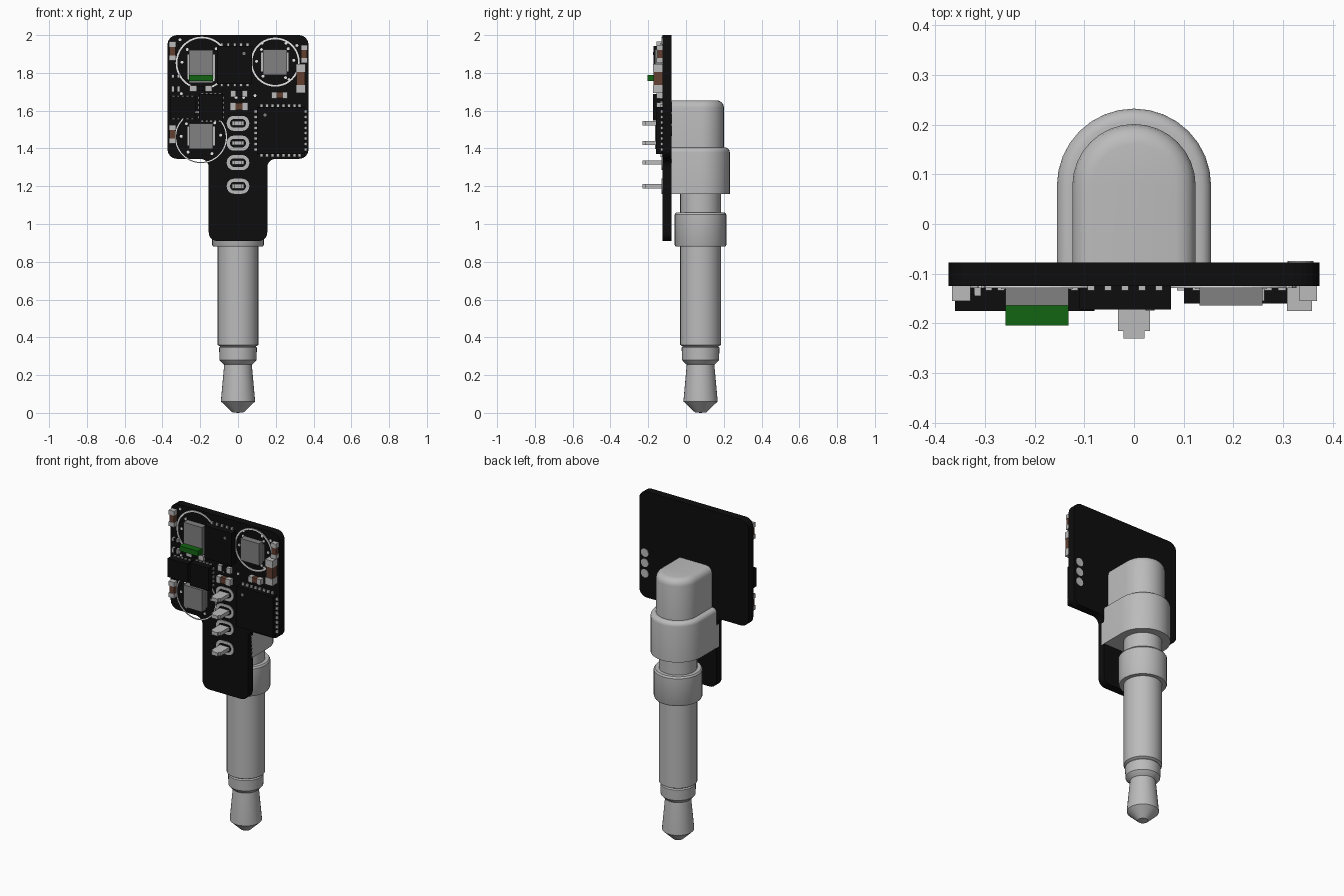
import bpy, bmesh
from math import pi, sin, cos
from mathutils import Vector

cube = bpy.data.objects.get("Cube")
if cube:
    bpy.data.objects.remove(cube)

FRONT, BACK = -0.125, -0.077      # faces of the circuit board
AXIS_Y = 0.077                    # centre line of the plug


def material(name, r, g, b):
    m = bpy.data.materials.new(name)
    m.use_nodes = True
    m.diffuse_color = (r, g, b, 1)
    m.node_tree.nodes["Principled BSDF"].inputs["Base Color"].default_value = (r, g, b, 1)
    return m


BLACK = material("board_black", 0.004, 0.004, 0.004)
METAL = material("plug_metal", 0.5, 0.5, 0.5)
SOLDER = material("solder_silver", 0.5, 0.5, 0.5)
GREY = material("sensor_grey", 0.22, 0.22, 0.22)
WHITE = material("print_white", 0.8, 0.8, 0.8)
BROWN = material("ceramic_brown", 0.12, 0.05, 0.03)
GREEN = material("marker_green", 0.006, 0.13, 0.006)


def finish(name, bm, mat, smooth=False):
    bmesh.ops.recalc_face_normals(bm, faces=bm.faces)
    me = bpy.data.meshes.new(name)
    bm.to_mesh(me)
    bm.free()
    me.materials.append(mat)
    ob = bpy.data.objects.new(name, me)
    bpy.context.collection.objects.link(ob)
    if smooth:
        bpy.ops.object.select_all(action="DESELECT")
        ob.select_set(True)
        bpy.context.view_layer.objects.active = ob
        bpy.ops.object.shade_smooth_by_angle(angle=0.6)
    return ob


def fillet(corners, steps=6):
    """Round the right-angled corners (x, z, radius) of an outline."""
    out = []
    for i, (x, z, r) in enumerate(corners):
        p = Vector((x, z))
        a = (Vector(corners[i - 1][:2]) - p).normalized()
        b = (Vector(corners[(i + 1) % len(corners)][:2]) - p).normalized()
        c = p + (a + b) * r
        for k in range(steps + 1):
            t = pi / 2 * k / steps
            out.append(c - r * (b * cos(t) + a * sin(t)))
    return out


def rounded(x, z, w, h, r):
    return fillet([(x - w / 2, z - h / 2, r), (x + w / 2, z - h / 2, r),
                   (x + w / 2, z + h / 2, r), (x - w / 2, z + h / 2, r)])


def prisms(name, outlines, y0, y1, mat, smooth=False):
    """Extrude outlines in the x-z plane from y0 to y1."""
    bm = bmesh.new()
    for pts in outlines:
        f = bm.faces.new([bm.verts.new((p[0], y0, p[1])) for p in pts])
        new = bmesh.ops.extrude_face_region(bm, geom=[f])["geom"]
        bmesh.ops.translate(bm, vec=(0, y1 - y0, 0),
                            verts=[v for v in new if isinstance(v, bmesh.types.BMVert)])
    return finish(name, bm, mat, smooth)


def rect(x, z, w, h):
    return [(x - w / 2, z - h / 2), (x + w / 2, z - h / 2),
            (x + w / 2, z + h / 2), (x - w / 2, z + h / 2)]


def disc(x, z, r, n=16):
    return [(x + r * cos(2 * pi * k / n), z + r * sin(2 * pi * k / n)) for k in range(n)]


def boxes(name, rects, height, mat):
    return prisms(name, [rect(*r) for r in rects], FRONT, FRONT - height, mat)


def ring(name, x, z, r, width, mat, n=40):
    bm = bmesh.new()
    loops = [[bm.verts.new((px, y, pz)) for px, pz in disc(x, z, rad, n)]
             for rad, y in ((r, FRONT), (r, FRONT - 0.004),
                            (r - width, FRONT - 0.004), (r - width, FRONT))]
    for j in range(4):
        a, b = loops[j], loops[(j + 1) % 4]
        for k in range(n):
            m = (k + 1) % n
            bm.faces.new((a[k], a[m], b[m], b[k]))
    finish(name, bm, mat)


def edge_pads(x, z, w, h, n, length, width, sides):
    """Rows of little pads around a chip, on the chosen sides."""
    pads = []
    for k in range(n):
        s = (k + 0.5) / n - 0.5
        for d in (-1, 1):
            if "z" in sides:
                pads.append((x + s * w * 0.92, z + d * h / 2, width, length))
            if "x" in sides:
                pads.append((x + d * w / 2, z + s * h * 0.92, length, width))
    return pads


# Circuit board with a narrow neck
half = [(0.155, 0.91, 0.045), (0.155, 1.345, 0.045), (0.373, 1.345, 0.05), (0.373, 2.0, 0.05)]
outline = fillet(half + [(-x, z, r) for x, z, r in reversed(half)])
prisms("circuit_board", [outline], FRONT, BACK, BLACK)

# Turned plug: tip, ring, sleeve, collar and neck
profile = [(0, 0), (0.03, 0.003), (0.09, 0.06), (0.09, 0.07), (0.073, 0.255), (0.085, 0.265),
           (0.098, 0.28), (0.1, 0.345), (0.094, 0.352), (0.108, 0.36), (0.108, 0.88),
           (0.132, 0.88), (0.137, 0.89), (0.137, 1.05), (0.13, 1.06), (0.108, 1.06),
           (0.108, 1.2), (0, 1.2)]
bm = bmesh.new()
ends = [bm.verts.new((r, AXIS_Y, z)) for r, z in profile]
edges = [bm.edges.new(e) for e in zip(ends, ends[1:])]
bmesh.ops.spin(bm, geom=ends + edges, cent=(0, AXIS_Y, 0), axis=(0, 0, 1),
               angle=2 * pi, steps=32)
bmesh.ops.remove_doubles(bm, verts=bm.verts, dist=0.0005)
finish("plug", bm, METAL, True)


# Two-step housing, flat against the board and round behind
def housing(name, r, z0, z1, bevel):
    bm = bmesh.new()
    pts = [(r, -0.1)] + [(r * cos(pi * k / 16), AXIS_Y + r * sin(pi * k / 16))
                         for k in range(17)] + [(-r, -0.1)]
    f = bm.faces.new([bm.verts.new((x, y, z0)) for x, y in pts])
    new = bmesh.ops.extrude_face_region(bm, geom=[f])["geom"]
    bmesh.ops.translate(bm, vec=(0, 0, z1 - z0),
                        verts=[v for v in new if isinstance(v, bmesh.types.BMVert)])
    rim = [e for e in bm.edges if min(v.co.z for v in e.verts) > z1 - 0.001
           and max(v.co.y for v in e.verts) > -0.09]
    bmesh.ops.bevel(bm, geom=rim, offset=bevel, segments=4, profile=0.5, affect="EDGES")
    finish(name, bm, METAL, True)


housing("housing_lower", 0.155, 1.16, 1.405, 0.025)
housing("housing_upper", 0.124, 1.38, 1.655, 0.04)

# Contact pins in oval pads
pin_z = (1.533, 1.428, 1.325, 1.2)
prisms("pin_pads", [rounded(0, z, 0.12, 0.08, 0.039) for z in pin_z], FRONT, FRONT - 0.004, SOLDER)
prisms("pin_holes", [rounded(0, z, 0.084, 0.046, 0.022) for z in pin_z], FRONT, FRONT - 0.006, BLACK)
prisms("pins", [rect(0, z, 0.064, 0.022) for z in pin_z], BACK, FRONT - 0.09, METAL)
prisms("pin_ends", [rect(0, z, 0.042, 0.022) for z in pin_z], FRONT - 0.09, FRONT - 0.105, METAL)

# Printed rings around the three sensors, with small vias
sensors = [("upper_right", -0.195, 1.833, 0.175, -0.19, 1.852, 0.14, 0.009),
           ("upper_left", 0.195, 1.857, 0.135, 0.197, 1.857, 0.13, 0.009),
           ("lower_right", -0.195, 1.465, 0.135, -0.196, 1.46, 0.138, 0.006)]
vias = []
for name, x, z, h, cx, cz, r, width in sensors:
    boxes("sensor_" + name, [(x, z, 0.127, h)], 0.039, GREY)
    boxes("sensor_pads_" + name, [(x + d * 0.068, z, 0.009, h * 0.75) for d in (-1, 1)], 0.006, SOLDER)
    ring("print_ring_" + name, cx, cz, r, width, WHITE)
    vias += [(cx + r * 0.76 * cos(a), cz + r * 0.76 * sin(a))
             for a in (0.1, 0.8, 2.4, 3.1, 4.0, 5.3)]
vias += [(-0.307, 1.975), (0.127, 1.957), (0.254, 1.957), (0.312, 1.945), (0.27, 1.765),
         (0.09, 1.68), (-0.3, 1.69), (-0.01, 1.67), (0.03, 1.67)]
prisms("vias", [disc(x, z, 0.008, 8) for x, z in vias], FRONT, FRONT - 0.004, WHITE)
prisms("green_marker", [rect(-0.195, 1.774, 0.127, 0.032)], FRONT - 0.03, FRONT - 0.079, GREEN)

# Black chips with pads, each with (x, z, w, h), height and pad layout
chips = [("driver", (-0.018, 1.842, 0.185, 0.2), 0.047, (5, 0.03, 0.014, "z")),
         ("main", (0.226, 1.495, 0.25, 0.25), 0.035, (8, 0.03, 0.016, "xz")),
         ("outer", (-0.292, 1.617, 0.135, 0.115), 0.05, (5, 0.012, 0.014, "z")),
         ("inner", (-0.143, 1.617, 0.127, 0.14), 0.05, (5, 0.012, 0.014, "xz"))]
for name, (x, z, w, h), depth, (n, length, width, sides) in chips:
    boxes("chip_" + name, [(x, z, w, h)], depth, BLACK)
    boxes("chip_pads_" + name, edge_pads(x, z, w, h, n, length, width, sides), 0.009, SOLDER)
marks = [(0.032, 1.903, 0.047), (0.143, 1.577, 0.035)]
for i, (x, z, depth) in enumerate(marks):
    prisms("chip_dot_%d" % i, [disc(x, z, 0.009, 10)], FRONT - depth, FRONT - depth - 0.002, GREY)

# Small parts with solder ends: (x, z, w, h, height, body colour)
small = [(-0.347, 1.915, 0.037, 0.1, 0.03, BROWN), (0.35, 1.9, 0.035, 0.095, 0.03, BROWN),
         (0.333, 1.77, 0.05, 0.155, 0.05, BROWN), (-0.347, 1.475, 0.037, 0.1, 0.03, BROWN),
         (0.005, 1.622, 0.095, 0.04, 0.03, BROWN), (0.22, 1.682, 0.085, 0.035, 0.03, BROWN),
         (0.005, 1.69, 0.09, 0.035, 0.02, BLACK), (-0.33, 1.782, 0.045, 0.02, 0.02, BLACK),
         (-0.33, 1.715, 0.045, 0.03, 0.02, BLACK), (-0.197, 1.717, 0.12, 0.03, 0.015, BLACK)]
for i, (x, z, w, h, depth, mat) in enumerate(small):
    boxes("component_body_%d" % i, [(x, z, w * 0.9, h * 0.9)], depth - 0.003, mat)
    if w > h:
        caps = [(x + d * w * 0.35, z, w * 0.3, h) for d in (-1, 1)]
    else:
        caps = [(x, z + d * h * 0.36, w, h * 0.28) for d in (-1, 1)]
    boxes("component_ends_%d" % i, caps, depth, SOLDER)

# Three test pads on the back
prisms("test_pads", [disc(0.335, z, 0.026) for z in (1.62, 1.557, 1.493)], BACK, BACK + 0.003, SOLDER)
